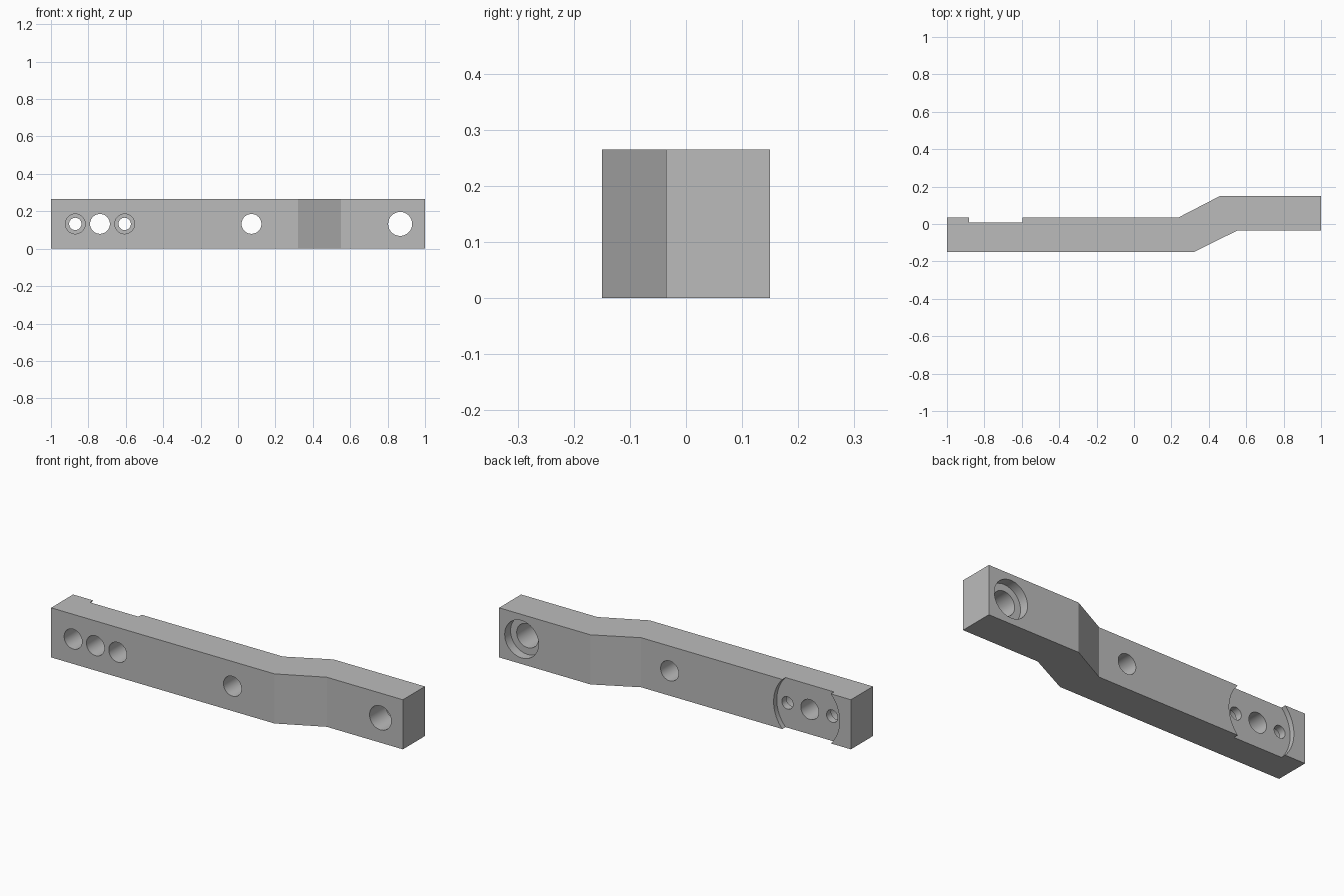
import bpy, bmesh, math
from mathutils import Matrix

cube = bpy.data.objects.get("Cube")
if cube:
    bpy.data.objects.remove(cube, do_unlink=True)

HEIGHT = 0.265
MID = HEIGHT / 2
FRONT, BACK = -0.15, 0.036      # faces of the long section
END_FRONT, END_BACK = -0.036, 0.15  # faces of the offset end

# Plain grey metal
metal = bpy.data.materials.new("grey metal")
metal.use_nodes = True
grey = (0.5, 0.5, 0.5, 1)
metal.diffuse_color = grey
metal.node_tree.nodes["Principled BSDF"].inputs["Base Color"].default_value = grey


def add_object(name, bm):
    bmesh.ops.recalc_face_normals(bm, faces=bm.faces)
    mesh = bpy.data.meshes.new(name)
    bm.to_mesh(mesh)
    bm.free()
    mesh.materials.append(metal)
    obj = bpy.data.objects.new(name, mesh)
    bpy.context.collection.objects.link(obj)
    return obj


def bore(bar, x, radius, y0, y1, sides=48):
    """Cut a round hole along y between y0 and y1."""
    bm = bmesh.new()
    place = Matrix.Translation((x, (y0 + y1) / 2, MID)) @ Matrix.Rotation(math.pi / 2, 4, 'X')
    bmesh.ops.create_cone(bm, cap_ends=True, segments=sides, radius1=radius,
                          radius2=radius, depth=y1 - y0, matrix=place)
    cutter = add_object("hole_cutter", bm)
    cutter.hide_render = True
    mod = bar.modifiers.new("bore", 'BOOLEAN')
    mod.operation = 'DIFFERENCE'
    mod.solver = 'EXACT'
    mod.object = cutter
    bpy.context.view_layer.objects.active = bar
    bpy.ops.object.modifier_apply(modifier=mod.name)
    bpy.data.objects.remove(cutter, do_unlink=True)


# Cranked bar: plan outline raised to full height
outline = [(-1, FRONT), (0.32, FRONT), (0.55, END_FRONT), (1, END_FRONT),
           (1, END_BACK), (0.46, END_BACK), (0.24, BACK), (-1, BACK)]
bm = bmesh.new()
base = bm.faces.new([bm.verts.new((x, y, 0)) for x, y in outline])
raised = bmesh.ops.extrude_face_region(bm, geom=[base])
bmesh.ops.translate(bm, vec=(0, 0, HEIGHT),
                    verts=[v for v in raised["geom"] if isinstance(v, bmesh.types.BMVert)])
bar = add_object("cranked_bar", bm)

# Round seat recessed into the back face
SEAT_X = -0.738
bore(bar, SEAT_X, 0.195, BACK - 0.027, BACK + 0.1, 96)

# Centre hole of the seat, and the pivot hole
for x in (SEAT_X, 0.072):
    bore(bar, x, 0.053, -0.4, 0.4)

# Screw holes beside the seat centre, counterbored from the front
for side in (-1, 1):
    x = SEAT_X + side * 0.132
    bore(bar, x, 0.033, -0.4, 0.4)
    bore(bar, x, 0.053, -0.4, FRONT + 0.12)

# End hole, counterbored from the back
bore(bar, 0.867, 0.064, -0.4, 0.4)
bore(bar, 0.867, 0.1, END_BACK - 0.05, 0.4)

# Smooth bores with crisp edges
bpy.ops.object.select_all(action='DESELECT')
bar.select_set(True)
bpy.context.view_layer.objects.active = bar
bpy.ops.object.shade_smooth_by_angle(angle=math.radians(20))
